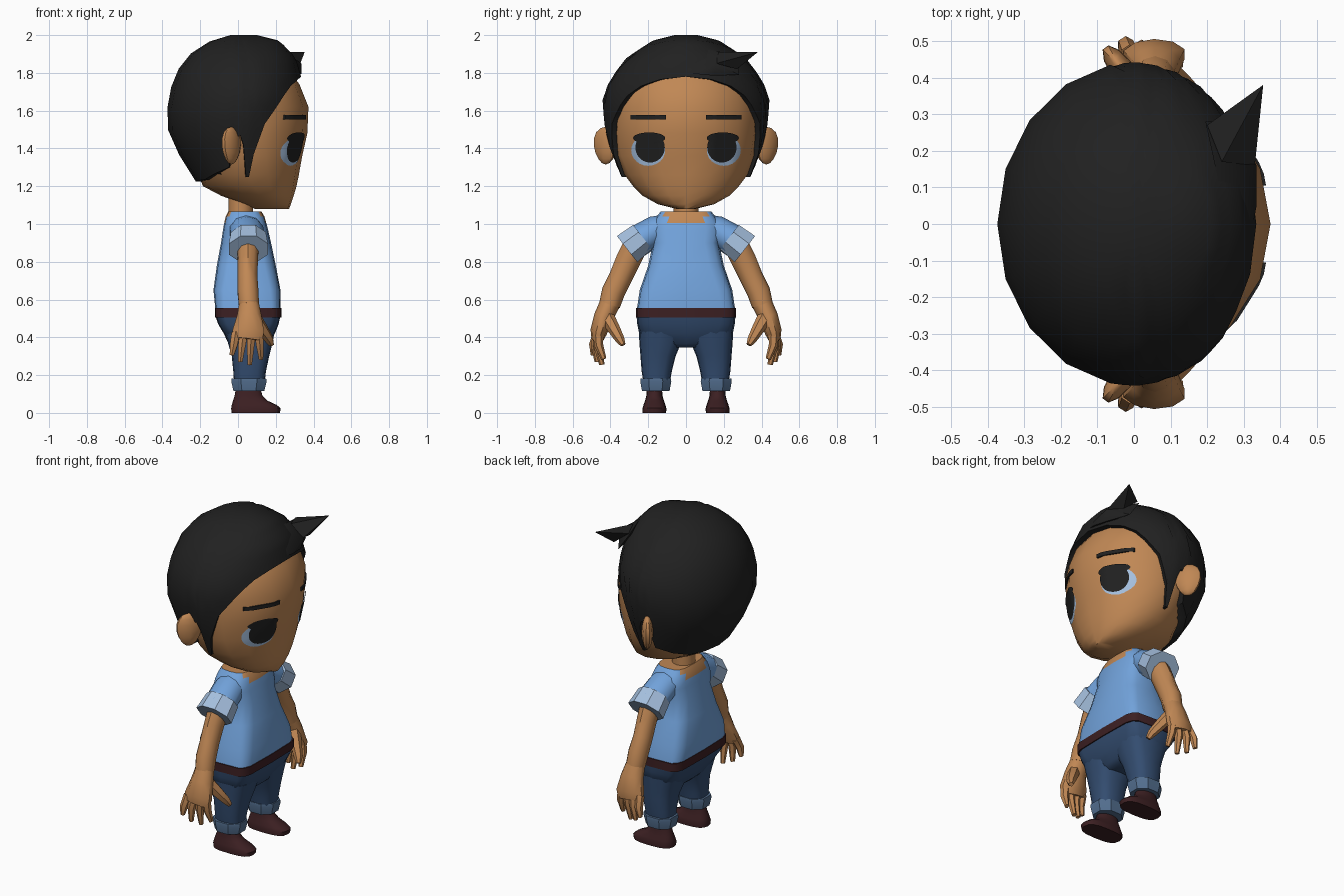
import bpy, bmesh, math
from mathutils import Vector
from mathutils.bvhtree import BVHTree

if "Cube" in bpy.data.objects:
    bpy.data.objects.remove(bpy.data.objects["Cube"])


def mat(name, r, g, b):
    m = bpy.data.materials.new(name)
    m.diffuse_color = (r, g, b, 1)
    m.use_nodes = True
    m.node_tree.nodes["Principled BSDF"].inputs["Base Color"].default_value = m.diffuse_color
    return m


SKIN = mat("skin", .53, .245, .09)
HAIR = mat("black", .015, .015, .015)
SHIRT = mat("shirt blue", .17, .37, .72)
PALE = mat("pale blue", .38, .53, .74)
PANTS = mat("trouser navy", .034, .075, .165)
TURNUP = mat("turn up slate", .085, .155, .27)
MAROON = mat("maroon", .045, .014, .016)


def make(name, bm, *mats, mirror=False, recalc=True):
    if recalc:
        bmesh.ops.recalc_face_normals(bm, faces=bm.faces)
    me = bpy.data.meshes.new(name)
    bm.to_mesh(me)
    bm.free()
    ob = bpy.data.objects.new(name, me)
    bpy.context.collection.objects.link(ob)
    for m in mats:
        me.materials.append(m)
    if mirror:
        mod = ob.modifiers.new("mirror", 'MIRROR')
        mod.use_axis = (False, True, False)
        mod.use_mirror_merge = False
    return ob


def skin_rings(rings, cap=True):
    """Bridge a list of equal-length point rings."""
    bm = bmesh.new()
    vs = [[bm.verts.new(p) for p in r] for r in rings]
    n = len(vs[0])
    for a, b in zip(vs, vs[1:]):
        for i in range(n):
            j = (i + 1) % n
            bm.faces.new((a[i], a[j], b[j], b[i]))
    if cap:
        bm.faces.new(vs[0])
        bm.faces.new(vs[-1])
    return bm


def power(v, e):
    return math.copysign(abs(v) ** e, v) if abs(v) > 1e-6 else 0


def ring(z, front, back, w, e=1, y0=0, cx=None, n=16, phase=0):
    """Horizontal (super)ellipse; small e gives a boxy outline."""
    cx = (front + back) / 2 if cx is None else cx
    pts = []
    for i in range(n):
        a = math.tau * (i + phase) / n
        c, s = power(math.cos(a), e), power(math.sin(a), e)
        pts.append((cx + c * ((front - cx) if c > 0 else (cx - back)), y0 + w * s, z))
    return pts


def tube(name, path, m, n=10):
    """Tapered tube through (x, y, z, x radius, cross radius), mirrored."""
    P = [Vector(p[:3]) for p in path]
    rings = []
    for i, p in enumerate(path):
        t = (P[min(i + 1, len(P) - 1)] - P[max(i - 1, 0)]).normalized()
        u = Vector((1, 0, 0))
        u = (u - t * u.dot(t)).normalized()
        v = t.cross(u)
        rings.append([P[i] + u * p[3] * math.cos(a) + v * p[4] * math.sin(a)
                      for a in (math.tau * (k + .5) / n for k in range(n))])
    return make(name, skin_rings(rings), m, mirror=True)


def lerp(table, x):
    for a, b in zip(table, table[1:]):
        lo, hi = min(a[0], b[0]), max(a[0], b[0])
        if lo <= x <= hi:
            f = (x - a[0]) / (b[0] - a[0])
            return [p + (q - p) * f for p, q in zip(a[1:], b[1:])]
    return list(table[-1][1:])


# head
head_rows = [(1.08, .27, .09, .05, .17), (1.105, .28, .03, .15, .16), (1.15, .295, -.09, .23, .12),
             (1.2, .31, -.185, .28, .08), (1.26, .322, -.21, .325, .06), (1.36, .34, -.25, .37, .03),
             (1.48, .367, -.3, .39, .01), (1.62, .373, -.31, .395, 0), (1.74, .325, -.29, .37, 0),
             (1.84, .25, -.24, .29, 0)]
head = make("head", skin_rings([ring(z, f, b, w, cx=c) for z, f, b, w, c in head_rows]), SKIN)
bvh = BVHTree.FromPolygons([v.co for v in head.data.vertices], [p.vertices[:] for p in head.data.polygons])

# hair cap: columns run from the crown down to a hairline that varies with angle
hair_rows = [(2.0, .1, -.04, .06), (1.97, .22, -.145, .18), (1.88, .305, -.285, .315), (1.77, .337, -.34, .4),
             (1.67, .345, -.37, .443), (1.52, .335, -.38, .432), (1.34, .32, -.3, .39), (1.22, .3, -.22, .33)]
hairline = [(0, 1.78), (20, 1.765), (35, 1.73), (45, 1.68), (52, 1.63), (65, 1.53), (75, 1.37), (79, 1.25),
            (82, 1.25), (85, 1.42), (88, 1.47), (94, 1.45), (100, 1.3), (120, 1.265), (140, 1.235), (180, 1.225)]
half = [0, 20, 35, 45, 52, 58, 65, 70, 75, 79, 82, 85, 88, 94, 100, 120, 140, 160, 180]
angles = half + [-a for a in half[-2:0:-1]]
rings = []
for k in range(10):
    row = []
    for a in angles:
        z = 2 - (2 - lerp(hairline, abs(a))[0]) * (min(k, 8) / 8) ** 1.5
        f, b, w = lerp(hair_rows, z)
        s = .86 if k == 9 else 1
        c = math.cos(math.radians(a))
        row.append((s * c * (f if c > 0 else -b), s * w * math.sin(math.radians(a)), z))
    rings.append(row)
make("hair", skin_rings(rings), HAIR)

# quiff
bm = bmesh.new()
for p in [(.3, -.13, 1.815), (.335, .05, 1.795), (.335, .16, 1.85), (.32, .15, 1.785), (.195, .28, 1.89),
          (.265, .28, 1.79), (.23, .12, 1.925)]:
    bm.verts.new(p)
bmesh.ops.convex_hull(bm, input=bm.verts)
make("quiff", bm, HAIR)
bm = bmesh.new()
for p in [(.2, .27, 1.9), (.24, .17, 1.91), (.33, .16, 1.85), (.3, .27, 1.82), (.353, .38, 1.91)]:
    bm.verts.new(p)
bmesh.ops.convex_hull(bm, input=bm.verts)
make("quiff_tip", bm, HAIR)


# eyes and brows are thin plates laid on the face
def on_face(y, z, off):
    hit = bvh.ray_cast(Vector((1, y, z)), Vector((-1, 0, 0)))[0]
    return (hit.x + off, y, z)


def plate(name, cy, cz, ry, rz, off, m):
    n = 24
    rings = [[on_face(cy + ry * r * math.cos(math.tau * i / n), cz + rz * r * math.sin(math.tau * i / n), off)
              for i in range(n)] for r in (1, .8, .6, .4, .2)]
    bm = skin_rings(rings, cap=False)
    bm.verts.ensure_lookup_table()
    bm.faces.new(bm.verts[-n:])
    bmesh.ops.reverse_faces(bm, faces=[f for f in bm.faces if (f.normal_update(), f.normal.x)[1] < 0])
    make(name, bm, m, mirror=True, recalc=False)


plate("eye_white", .2, 1.39, .09, .082, .004, PALE)
plate("iris", .19, 1.405, .078, .08, .008, HAIR)
plate("eyelash", .195, 1.455, .085, .03, .009, HAIR)

cols = [.105 + .19 * i / 6 for i in range(7)]
make("eyebrow", skin_rings([[on_face(y, z, o) for z, o in
     ((1.553, -.003), (1.553, .009), (1.576, .009), (1.576, -.003))] for y in cols]), HAIR, mirror=True)

# ears, swept backwards
bm = bmesh.new()
bmesh.ops.create_uvsphere(bm, u_segments=10, v_segments=8, radius=1)
d, nrm = Vector((-.6, .8, 0)), Vector((.8, .6, 0))
for v in bm.verts:
    x, y, z = v.co
    v.co = Vector((-.035, .425, 1.415)) + d * x * (.075 + .015 * z) + nrm * y * .032 + Vector((0, 0, z * .1))
make("ear", bm, SKIN, mirror=True)

# neck
make("neck", skin_rings([ring(z, .08, -.05, .066) for z in (1.0, 1.18)]), SKIN)

# shirt, with skin showing at the neckline
rows = [(.55, .225, -.12, .26, .32), (.65, .225, -.13, .245, .38), (.78, .2, -.112, .2, .5),
        (.9, .175, -.09, .175, .6), (.965, .16, -.08, .19, .6), (1.005, .15, -.073, .18, .6),
        (1.04, .14, -.065, .155, .6), (1.065, .125, -.052, .135, .6)]
bm = skin_rings([ring(*r) for r in rows])
for f in bm.faces:
    c = f.calc_center_median()
    f.material_index = int(c.z > 1.06 or (c.z > 1.01 and abs(c.y) < (.11 if c.z > 1.04 else .06)))
make("shirt", bm, SHIRT, SKIN)
tube("sleeve", [(.04, .08, .985, .085, .07), (.045, .16, .965, .092, .08), (.055, .27, .9, .095, .085)], SHIRT)
tube("sleeve_cuff", [(.055, .23, .931, .1, .088), (.055, .312, .867, .112, .095)], PALE, n=8)

# belt
make("belt", skin_rings([ring(z, .229, -.123, .265, .3) for z in (.505, .556)]), MAROON)

# arms and hands
tube("arm", [(.055, .25, .92, .06, .065), (.052, .305, .81, .056, .066), (.05, .345, .72, .055, .062),
             (.053, .385, .64, .058, .062), (.058, .405, .57, .056, .056)], SKIN)
tube("palm", [(.058, .402, .58, .054, .054), (.06, .435, .51, .068, .052), (.055, .462, .43, .088, .045),
              (.05, .468, .39, .08, .033)], SKIN)
for i, (x0, x1, y1, z1) in enumerate([(-.012, -.033, .49, .305), (.03, .012, .47, .27),
                                      (.072, .062, .445, .255), (.11, .122, .435, .285)]):
    ym = (.466 + y1) / 2 + .012
    tube("finger_%d" % (i + 1), [(x0, .464, .42, .025, .028), ((x0 + x1) / 2, ym, .36, .023, .024),
                                 (x1, y1, z1, .013, .014)], SKIN, n=6)
tube("thumb", [(.08, .425, .52, .035, .04), (.125, .385, .45, .032, .034), (.165, .35, .39, .025, .025),
               (.178, .333, .36, .014, .014)], SKIN, n=6)

# trousers
make("trouser_hips", skin_rings([ring(*r) for r in [
    (.345, .14, -.03, .1, .6), (.365, .165, -.05, .2, .5), (.42, .195, -.075, .248, .45),
    (.47, .215, -.105, .258, .36), (.515, .225, -.12, .262, .32)]]), PANTS)
make("trouser_leg", skin_rings([ring(*r, y0=y) for y, r in [
    (.155, (.15, .14, -.02, .068, .75)), (.155, (.22, .148, -.025, .08, .75)),
    (.148, (.3, .165, -.033, .093, .75)), (.138, (.36, .18, -.05, .108, .7)),
    (.13, (.43, .195, -.07, .12, .6))]]), PANTS, mirror=True)
make("trouser_turn_up", skin_rings([ring(*r, y0=.16, n=8, phase=.5) for r in [
    (.115, .145, -.03, .078, .9), (.165, .158, -.042, .088, .9), (.182, .156, -.04, .086, .9)]]),
    TURNUP, mirror=True)

# shoes
make("shoe", skin_rings([ring(*r, y0=.167) for r in [
    (0, .222, -.035, .062, .7), (.025, .226, -.036, .063, .7), (.042, .205, -.033, .058, .75),
    (.065, .155, -.026, .05, .8), (.09, .13, -.018, .043, .9), (.125, .12, -.012, .04, 1)]]),
    MAROON, mirror=True)

# smooth shading with crisp edges
for ob in bpy.context.collection.objects:
    ob.select_set(True)
    bpy.context.view_layer.objects.active = ob
bpy.ops.object.shade_smooth_by_angle(angle=math.radians(40))
